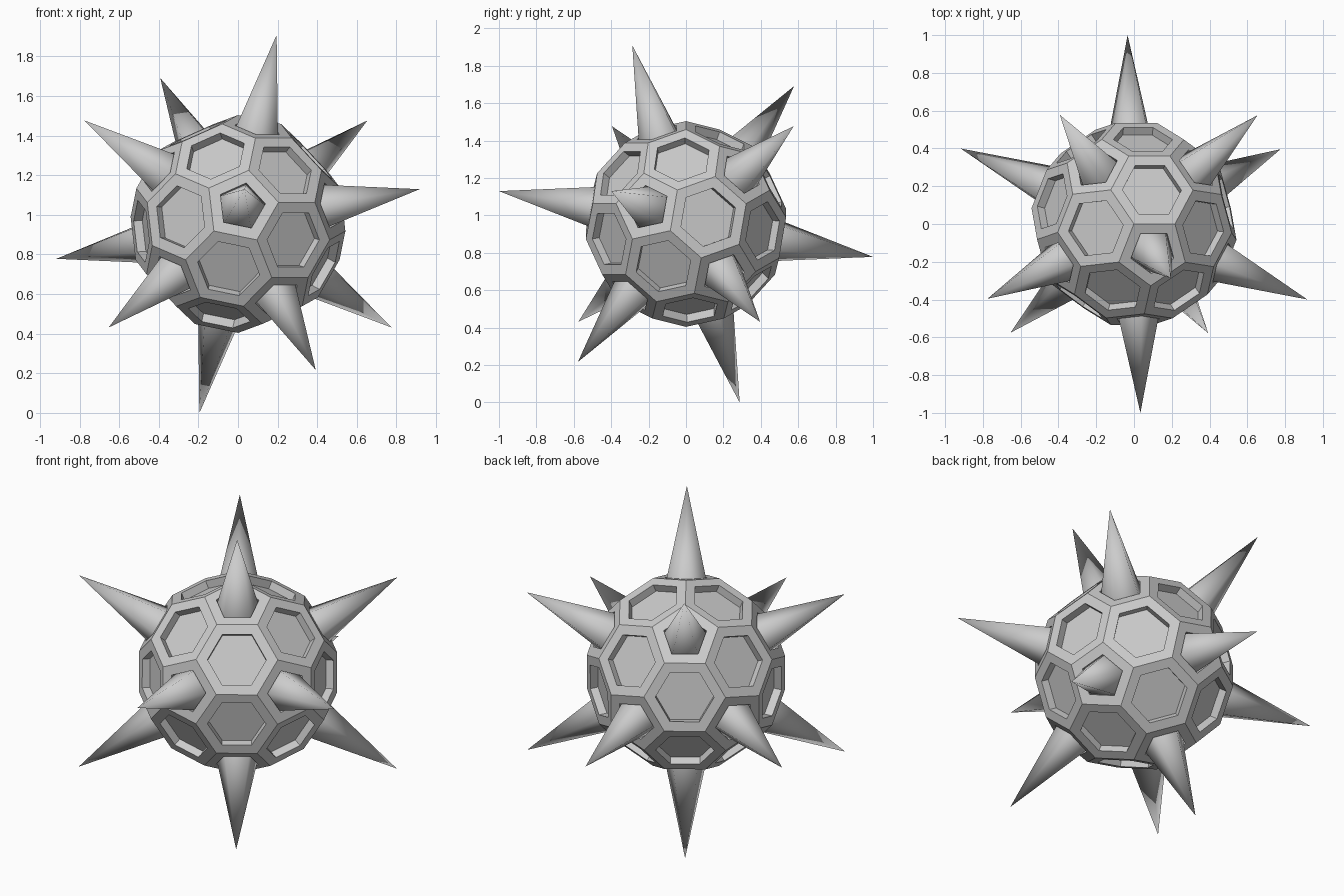
import bpy, bmesh
from math import sin, cos, radians, sqrt
from mathutils import Vector

if "Cube" in bpy.data.objects:
    bpy.data.objects.remove(bpy.data.objects["Cube"])

PHI = (1 + sqrt(5)) / 2
TIP, SHELL = 1.016, 0.55          # spike tip radius, ball corner radius
RIM, DEPTH = 0.054, 0.045         # frame width and pocket depth
CENTRE = Vector((0, 0, 0.954))

# Tilted frame of three two-fold axes
a, t = radians(34.2), radians(11.74)
v = Vector((cos(a), sin(a), 0))
u = Vector((cos(t) * sin(a), -cos(t) * cos(a), sin(t)))
w = Vector((-sin(t) * sin(a), sin(t) * cos(a), cos(t)))

# Twelve spike directions (icosahedron corners)
dirs = [(p * s1 + q * (s2 * PHI)).normalized()
        for p, q in ((u, w), (w, v), (v, u)) for s1 in (1, -1) for s2 in (1, -1)]


def make_object(name, bm):
    bmesh.ops.recalc_face_normals(bm, faces=bm.faces)
    mesh = bpy.data.meshes.new(name)
    bm.to_mesh(mesh)
    bm.free()
    obj = bpy.data.objects.new(name, mesh)
    obj.location = CENTRE
    bpy.context.collection.objects.link(obj)
    return obj


# Ball: icosahedron with its corners cut off at one third of each edge
ball = bmesh.new()
for p in dirs:
    for q in dirs:
        if 0.3 < p.dot(q) < 0.6:
            ball.verts.new((2 * p + q).normalized() * SHELL)
bmesh.ops.convex_hull(ball, input=ball.verts[:])
bmesh.ops.dissolve_limit(ball, angle_limit=radians(2), verts=ball.verts[:], edges=ball.edges[:])
bmesh.ops.recalc_face_normals(ball, faces=ball.faces)

# Sunken pocket in every face, leaving a raised frame
floors = ball.faces[:]
bmesh.ops.inset_individual(ball, faces=floors, thickness=RIM, use_even_offset=True)
bmesh.ops.inset_individual(ball, faces=floors, thickness=0, depth=-DEPTH)

# Spikes: five-sided pyramids rising from the pentagon pockets
pentagons = [f for f in floors if len(f.verts) == 5]
for i, f in enumerate(pentagons):
    spike = bmesh.new()
    tip = spike.verts.new(f.calc_center_median().normalized() * TIP)
    base = [spike.verts.new(c.co) for c in f.verts]
    for j in range(5):
        spike.faces.new((base[j], base[(j + 1) % 5], tip)).smooth = True
    make_object(f"spike_{i + 1}", spike)
bmesh.ops.delete(ball, geom=pentagons, context='FACES_ONLY')
make_object("ball_frame", ball)
